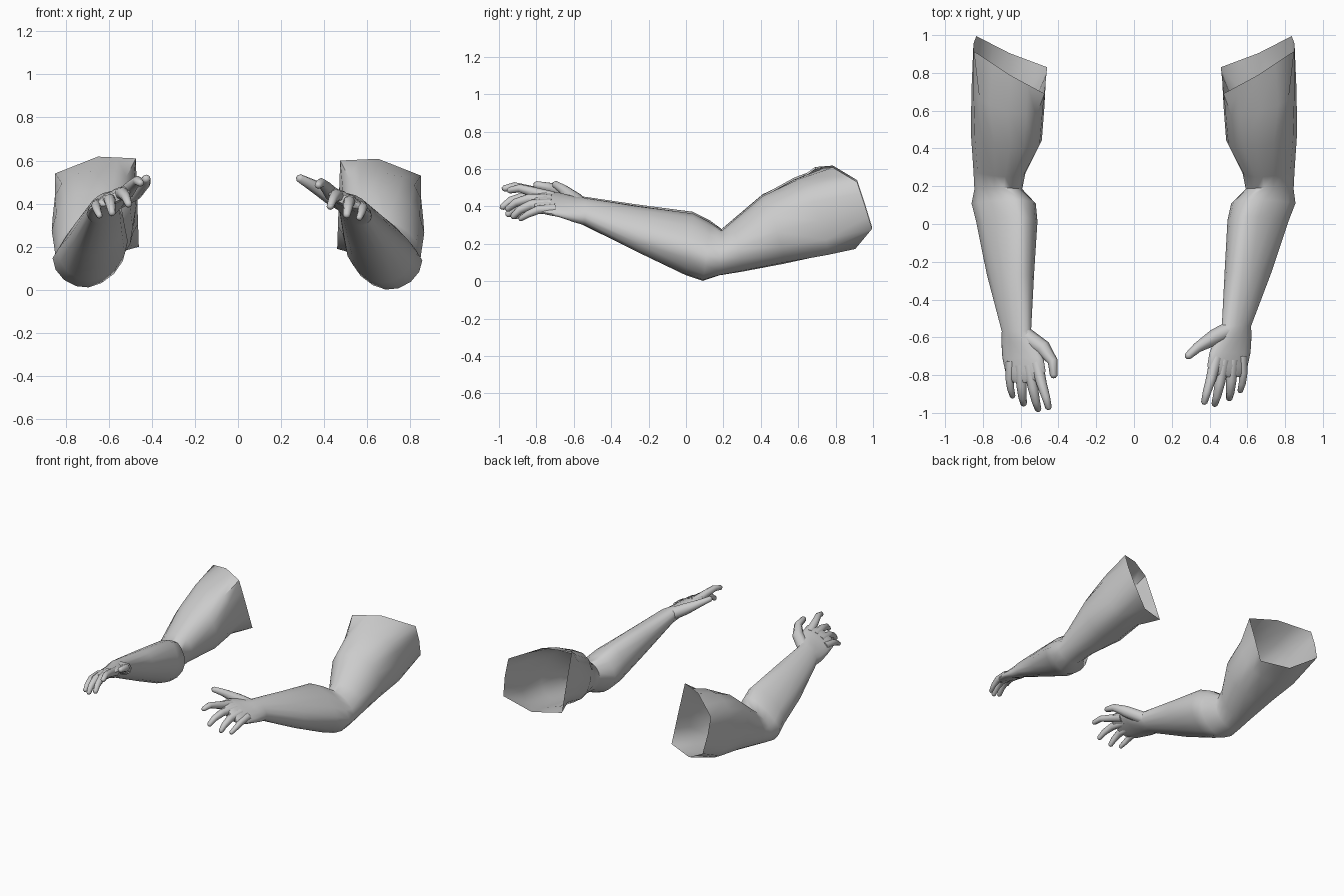
import bpy, bmesh, math
from mathutils import Vector

if "Cube" in bpy.data.objects:
    bpy.data.objects.remove(bpy.data.objects["Cube"])

mat = bpy.data.materials.new("light_grey")
mat.use_nodes = True
GREY = (0.6, 0.6, 0.6, 1)
mat.diffuse_color = GREY
mat.node_tree.nodes["Principled BSDF"].inputs["Base Color"].default_value = GREY

# Corners of the slanted open end, from the outer side over the top
OPENING = [(.850, .955, .41), (.848, .915, .53), (.65, .785, .608), (.474, .69, .60),
           (.467, .76, .40), (.460, .83, .19), (.66, .905, .172), (.835, .995, .28)]

# Arm sections: inner x, outer x, top (y, z), bottom (y, z), roll, skew, inward lean of top, squareness
SECTIONS = [
    (.475, .860, (.60, .545), (.73, .137), -.10, .28, 0, .72),
    (.488, .864, (.41, .455), (.52, .092), -.05, .12, .02, .85),
    (.575, .850, (.25, .320), (.30, .050), -.10, .05, .03, 1),
    (.592, .845, (.19, .270), (.18, .030), -.15, 0, .03, 1),
    (.515, .855, (.13, .315), (.09, .000), -.12, 0, .06, 1.1),
    (.495, .820, (.04, .362), (.00, .030), -.12, 0, .06, 1.1),
    (.480, .730, (-.25, .402), (-.25, .150), -.25, 0, .03, 1),
    (.465, .620, (-.54, .445), (-.54, .298), -.35, 0, 0, 1),
    (.430, .622, (-.60, .455), (-.60, .315), -.45, 0, 0, 1),
    (.400, .617, (-.68, .475), (-.68, .342), -.50, 0, 0, 1),
    (.388, .602, (-.75, .483), (-.75, .355), -.50, 0, 0, 1),
    (.400, .590, (-.79, .474), (-.79, .368), -.48, 0, 0, 1),
    (.425, .565, (-.81, .455), (-.81, .378), -.45, 0, 0, 1),
]
SIDES = 16

# Finger paths from knuckle to tip
FINGERS = {
    "index_finger": [(.435, -.71, .445), (.408, -.82, .477), (.386, -.89, .497), (.372, -.945, .485)],
    "middle_finger": [(.475, -.72, .430), (.455, -.84, .440), (.440, -.91, .420), (.427, -.955, .385)],
    "ring_finger": [(.520, -.72, .408), (.515, -.83, .408), (.510, -.89, .380), (.504, -.925, .345)],
    "little_finger": [(.570, -.70, .385), (.578, -.79, .382), (.573, -.845, .358), (.562, -.885, .333)],
}
THUMBS = {
    1: [(.53, -.55, .385), (.425, -.60, .440), (.335, -.655, .490), (.285, -.70, .518)],
    -1: [(.53, -.54, .385), (.400, -.63, .445), (.350, -.70, .490), (.345, -.775, .505)],
}


def place(p, side):
    """Mirror a point to its side; the right forearm swings a little outward."""
    x, y, z = p
    if side < 0:
        t = min(1, max(0, (.15 - y) / .65))
        x, y, z = x + .08 * t, y - .028 * t, z + .01
    return Vector((side * x, y, z))


def skin(name, rings, cap_start=False):
    """Bridge point rings into one smooth surface, closed at the far end."""
    bm = bmesh.new()
    loops = [[bm.verts.new(p) for p in ring] for ring in rings]
    for a, b in zip(loops, loops[1:]):
        n = len(a)
        for i in range(n):
            bm.faces.new((a[i], a[(i + 1) % n], b[(i + 1) % n], b[i]))
    bm.faces.new(loops[-1])
    if cap_start:
        bm.faces.new(loops[0])
    bmesh.ops.recalc_face_normals(bm, faces=bm.faces)
    mesh = bpy.data.meshes.new(name)
    bm.to_mesh(mesh)
    bm.free()
    mesh.materials.append(mat)
    obj = bpy.data.objects.new(name, mesh)
    bpy.context.collection.objects.link(obj)
    bpy.ops.object.select_all(action='DESELECT')
    obj.select_set(True)
    bpy.context.view_layer.objects.active = obj
    bpy.ops.object.shade_smooth_by_angle(angle=math.radians(60))


def opening():
    """Corner loop with a point added in the middle of every edge."""
    ring = []
    for a, b in zip(OPENING, OPENING[1:] + OPENING[:1]):
        ring += [Vector(a), (Vector(a) + Vector(b)) / 2]
    return ring


def section(xi, xo, top, bottom, roll, skew, lean, square):
    """One rolled oval cross-section that keeps the given height."""
    w, half = (xo - xi) / 2, (top[1] - bottom[1]) / 2
    h = math.sqrt(max(half ** 2 - (roll * w) ** 2, .0004))
    ring = []
    for i in range(SIDES):
        a = math.tau * i / SIDES
        u, v = (math.copysign(abs(f) ** square, f) for f in (math.cos(a), math.sin(a)))
        ring.append(((xi + xo) / 2 + u * w - lean * max(v, 0) * (1 - max(-u, 0)),
                     (top[0] + bottom[0]) / 2 + v * (top[0] - bottom[0]) / 2 + skew * u * w,
                     (top[1] + bottom[1]) / 2 + v * h + roll * u * w))
    return ring


def tube(name, path, radii):
    """Tapered digit with a rounded tip."""
    pts = [Vector(p) for p in path]
    end = (pts[-1] - pts[-2]).normalized()
    pts.append(pts[-1] + end * radii[-1] * .6)
    radii = radii + [radii[-1] * .5]
    rings = []
    for i, p in enumerate(pts):
        d = (pts[min(i + 1, len(pts) - 1)] - pts[max(i - 1, 0)]).normalized()
        side = d.cross(Vector((0, 0, 1))).normalized()
        up = side.cross(d)
        rings.append([p + radii[i] * (math.cos(a) * side + math.sin(a) * up)
                      for a in (math.tau * k / 8 for k in range(8))])
    skin(name, rings, True)


for label, side in (("left", 1), ("right", -1)):
    # Open-ended arm running into the palm
    rings = [opening()] + [section(*s) for s in SECTIONS]
    skin(label + "_arm", [[place(p, side) for p in ring] for ring in rings])
    # Digits
    for name, path in FINGERS.items():
        thin = .85 if name == "little_finger" else 1
        tube(label + "_" + name, [place(p, side) for p in path],
             [r * thin for r in (.034, .027, .022, .017)])
    tube(label + "_thumb", [place(p, side) for p in THUMBS[side]], [.048, .042, .027, .020])
